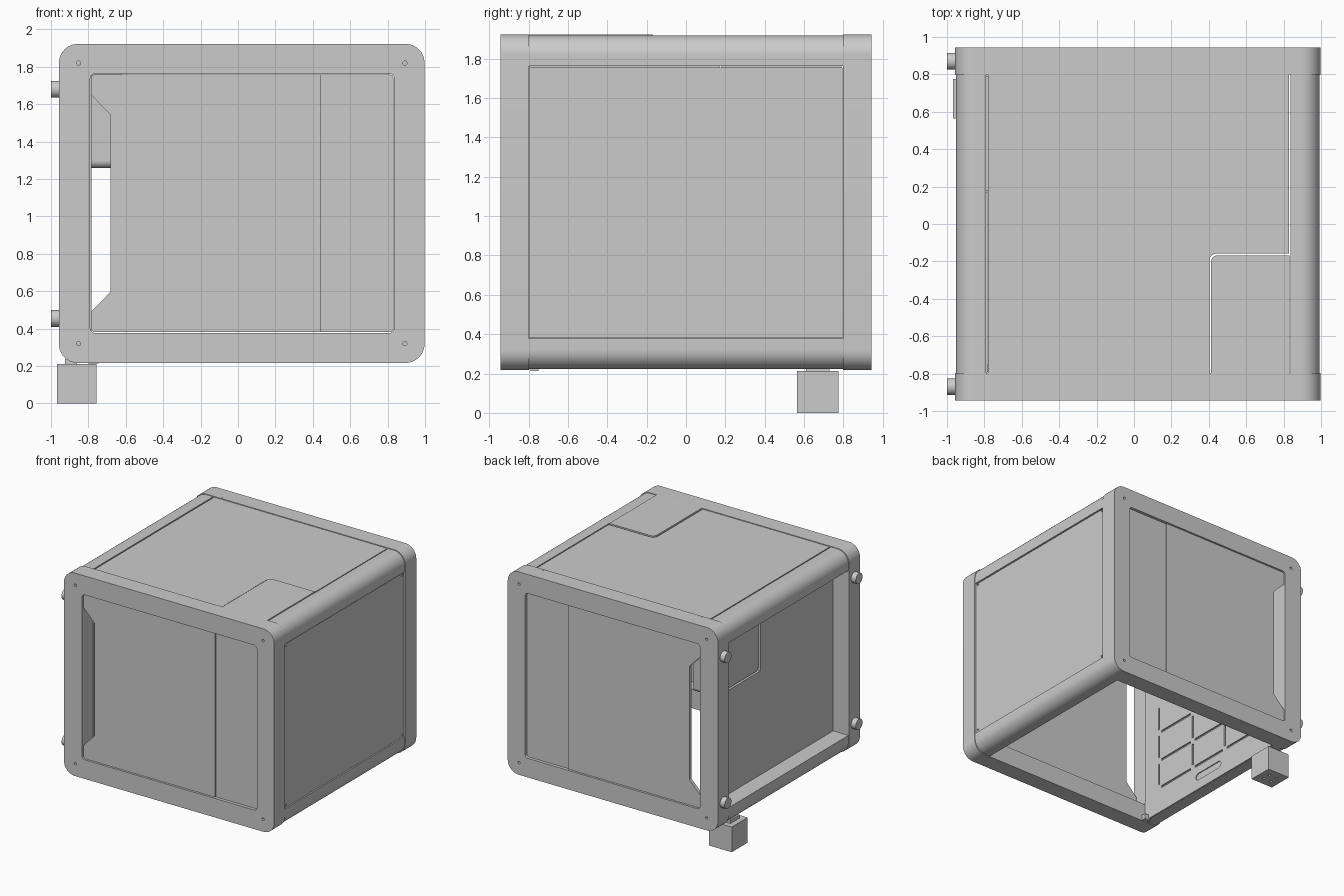
import bpy, bmesh, math
from mathutils import Vector

cube = bpy.data.objects.get("Cube")
if cube:
    bpy.data.objects.remove(cube, do_unlink=True)

grey = bpy.data.materials.new("light grey")
grey.use_nodes = True
grey.diffuse_color = (0.6, 0.6, 0.6, 1)
grey.node_tree.nodes["Principled BSDF"].inputs["Base Color"].default_value = (0.6, 0.6, 0.6, 1)
parts = []


def rounded(corners, steps=10):
    """Outline from (u, v, radius) corners, each filleted by its radius."""
    pts = []
    for i, (u, v, r) in enumerate(corners):
        p = Vector((u, v))
        if r == 0:
            pts.append(p)
            continue
        a = (Vector(corners[i - 1][:2]) - p).normalized()
        b = (Vector(corners[(i + 1) % len(corners)][:2]) - p).normalized()
        half = a.angle(b) / 2
        centre = p + (a + b).normalized() * r / math.sin(half)
        start = p + a * r / math.tan(half) - centre
        end = p + b * r / math.tan(half) - centre
        for s in range(steps + 1):
            pts.append(centre + start.lerp(end, s / steps).normalized() * r)
    return pts


def rect(u0, u1, v0, v1, r=0.0):
    return rounded([(u0, v0, r), (u1, v0, r), (u1, v1, r), (u0, v1, r)])


def disc(u, v, r, n=24):
    return [Vector((u + r * math.cos(2 * math.pi * i / n), v + r * math.sin(2 * math.pi * i / n)))
            for i in range(n)]


def plate(name, axis, lo, hi, *outlines):
    """Extrude an outline (further outlines are holes) from lo to hi along axis."""
    cu = bpy.data.curves.new(name, 'CURVE')
    cu.dimensions, cu.fill_mode, cu.extrude = '2D', 'BOTH', (hi - lo) / 2
    for pts in outlines:
        sp = cu.splines.new('POLY')
        sp.points.add(len(pts) - 1)
        for q, p in zip(sp.points, pts):
            q.co = (p.x, p.y, 0, 1)
        sp.use_cyclic_u = True
    tmp = bpy.data.objects.new(name, cu)
    bpy.context.collection.objects.link(tmp)
    dg = bpy.context.evaluated_depsgraph_get()
    me = bpy.data.meshes.new_from_object(tmp.evaluated_get(dg))
    bpy.data.objects.remove(tmp, do_unlink=True)
    mid = (lo + hi) / 2
    for vert in me.vertices:
        u, v, w = vert.co
        w += mid
        vert.co = {'x': (w, u, v), 'y': (u, w, v), 'z': (u, v, w)}[axis]
    bm = bmesh.new()
    bm.from_mesh(me)
    bmesh.ops.remove_doubles(bm, verts=bm.verts, dist=1e-5)
    bmesh.ops.recalc_face_normals(bm, faces=bm.faces)
    bm.to_mesh(me)
    bm.free()
    me.materials.clear()
    me.materials.append(grey)
    ob = bpy.data.objects.new(name, me)
    bpy.context.collection.objects.link(ob)
    parts.append(ob)
    return ob


# Overall limits and the window opening
X0, X1, Z0, Z1 = -0.957, 0.997, 0.217, 1.922
WX0, WX1, WZ0, WZ1 = -0.79, 0.835, 0.377, 1.762

for side, s in (("front", -1), ("back", 1)):
    def span(a, b):
        return sorted((s * a, s * b))

    # End frame with window opening and screw holes
    screws = [disc(x, z, 0.011, 16) for x in (-0.852, 0.892) for z in (0.32, 1.82)]
    plate(side + "_frame", 'y', *span(0.797, 0.943),
          rect(X0, X1, Z0, Z1, 0.1), rect(WX0, WX1, WZ0, WZ1, 0.025), *screws)
    # Sliding door with a trapezoid grip opening, and the fixed pane beside it
    e = 0.004
    plate(side + "_door", 'y', *span(0.905, 0.932), rounded([
        (WX0 + e, WZ0 + e, 0.02), (0.44, WZ0 + e, 0), (0.44, WZ1 - e, 0), (WX0 + e, WZ1 - e, 0.02),
        (WX0 + e, 1.65, 0), (-0.683, 1.545, 0), (-0.683, 0.595, 0), (WX0 + e, 0.49, 0)]))
    plate(side + "_fixed_pane", 'y', *span(0.9, 0.923), rounded([
        (0.442, WZ0 + e, 0), (WX1 - e, WZ0 + e, 0.02), (WX1 - e, WZ1 - e, 0.02), (0.442, WZ1 - e, 0)]))
    # Round feet on the side
    for z in (0.455, 1.68):
        plate(side + "_foot", 'x', -1.0, X0 + 0.005, disc(s * 0.87, z, 0.045, 32))

# Rounded corner rails
i = 0.005
for xo, xi, xn in ((X0 + i, WX0, "right"), (X1 - i, WX1 + 0.003, "left")):
    for zo, zi, zn in ((Z0 + i, WZ0, "bottom"), (Z1 - i, WZ1, "top")):
        plate(f"{zn}_{xn}_rail", 'y', -0.797, 0.797,
              rounded([(xo, zo, 0.1), (xi, zo, 0), (xi, zi, 0), (xo, zi, 0)]))

# Left wall panel with screw heads
plate("left_panel", 'x', 0.96, 0.985, rect(-0.795, 0.795, 0.381, 1.755))
for y in (-0.772, 0.772):
    for z in (0.4, 1.743):
        plate("panel_screw", 'x', 0.985, 0.99, disc(y, z, 0.011, 16), disc(y, z, 0.005, 8))

# Roof panel and the corner hatch let into it
plate("roof_panel", 'z', 1.89, Z1 - 0.006, rounded([
    (-0.78, -0.797, 0), (0.403, -0.797, 0), (0.403, -0.158, 0.04),
    (0.83, -0.158, 0), (0.83, 0.797, 0), (-0.78, 0.797, 0)]))
plate("roof_hatch", 'z', 1.9, Z1, rounded([
    (0.412, -0.797, 0), (0.832, -0.797, 0), (0.832, -0.168, 0), (0.412, -0.168, 0.035)]))
for x, y in ((-0.72, 0.81), (0.76, 0.81), (-0.72, -0.8), (0.38, -0.8)):
    plate("roof_screw", 'z', Z1 - 0.008, Z1 + 0.001, disc(x, y, 0.006, 12))

# Right wall: plain backing plus a slotted inner sheet, notched at the upper back
def notched():
    return rounded([(-0.795, 0.225, 0), (0.795, 0.225, 0), (0.795, 1.25, 0),
                    (0.17, 1.25, 0), (0.17, 1.9, 0), (-0.795, 1.9, 0)])


slots = [rect(-0.16, 0.15, 0.31, 0.37, 0.029)]
rows, cols, w, g = (0.45, 0.7, 0.96, 1.22), (-0.62, -0.2, 0.2, 0.62), 0.009, 0.03
for y in cols:
    slots += [rect(y - w, y + w, a + g, b - g) for a, b in zip(rows, rows[1:])]
for z in rows[:3]:
    slots += [rect(a + g, b - g, z - w, z + w) for a, b in zip(cols, cols[1:])]
plate("right_backing", 'x', -0.81, -0.795, notched())
plate("right_slotted_sheet", 'x', -0.795, -0.782, notched(), *slots)

# Control box filling the notch, rounded along its lower edge
plate("control_box", 'x', -0.8, -0.62, rounded([
    (0.18, 1.258, 0.04), (0.79, 1.258, 0.04), (0.79, 1.88, 0), (0.18, 1.88, 0)]))

# Block hanging below the back corner, its stem, and a small clip at the front
plate("lower_block", 'z', 0.0, 0.212, rect(-0.968, -0.757, 0.565, 0.775),
      *[disc(x, y, 0.012, 12) for x in (-0.9, -0.825) for y in (0.635, 0.705)])
plate("block_stem", 'z', 0.2, 0.24, rect(-0.925, -0.86, 0.61, 0.73))
plate("floor_clip", 'z', 0.213, 0.26, rect(-0.8, -0.745, -0.79, -0.75))

# Smooth the curved walls, keep edges crisp
bpy.ops.object.select_all(action='DESELECT')
for ob in parts:
    ob.select_set(True)
bpy.context.view_layer.objects.active = parts[0]
bpy.ops.object.shade_smooth_by_angle(angle=math.radians(30))
